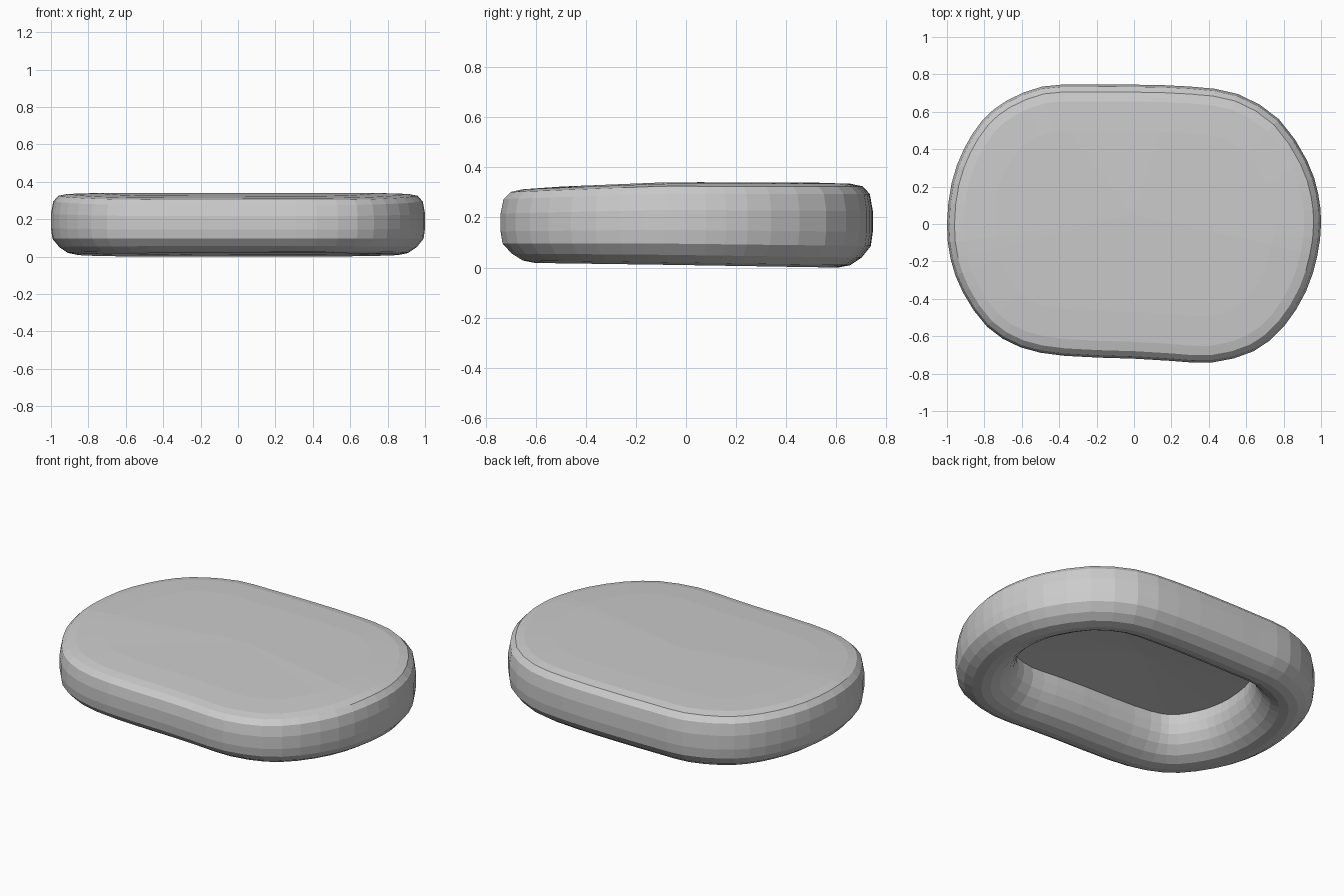
import bpy, bmesh
from mathutils import Vector

if "Cube" in bpy.data.objects:
    bpy.data.objects.remove(bpy.data.objects["Cube"])

# Plan outline of the cushion, anticlockwise from the right-hand side
OUTLINE = [(1.0, 0.0), (0.985, 0.16), (0.925, 0.34), (0.775, 0.56), (0.555, 0.695),
           (0.30, 0.735), (0.0, 0.745), (-0.28, 0.745), (-0.49, 0.735), (-0.68, 0.66),
           (-0.81, 0.555), (-0.91, 0.40), (-0.975, 0.22), (-1.0, 0.0), (-0.98, -0.19),
           (-0.915, -0.365), (-0.785, -0.55), (-0.605, -0.66), (-0.37, -0.705),
           (0.0, -0.72), (0.20, -0.732), (0.42, -0.74), (0.64, -0.68), (0.80, -0.55),
           (0.92, -0.36), (0.98, -0.17)]

# Cross-section of the shell (inset from outline, height): top, side, rolled tube underneath
PROFILE = [(0.25, 0.350), (0.09, 0.345), (0.04, 0.335), (0.012, 0.305),
           (0.0, 0.24), (0.0, 0.16), (0.008, 0.105), (0.045, 0.06), (0.09, 0.03),
           (0.14, 0.020), (0.19, 0.028), (0.24, 0.055), (0.285, 0.10), (0.315, 0.15),
           (0.33, 0.205), (0.325, 0.27)]


def refine(points, steps=2):
    """Closed Catmull-Rom curve through the points."""
    pts = [Vector(p) for p in points]
    n, out = len(pts), []
    for i in range(n):
        a, b, c, d = (pts[(i + k) % n] for k in (-1, 0, 1, 2))
        for s in range(steps):
            t = s / steps
            out.append(0.5 * (2 * b + (c - a) * t + (2 * a - 5 * b + 4 * c - d) * t * t
                              + (3 * b - a - 3 * c + d) * t ** 3))
    return out


def tilt(y, z):
    """Front edge of the top dips and the underside rises slightly to the front."""
    k = z / 0.345
    top = -0.024 * max(0.0, (-y - 0.1) / 0.6)
    bottom = -0.012 * y / 0.7
    return z + k * top + (1 - k) * bottom


curve = refine(OUTLINE)
count = len(curve)
bm = bmesh.new()
rings = []
for inset, z in PROFILE:
    ring = []
    for i, p in enumerate(curve):
        t = (curve[(i + 3) % count] - curve[i - 3]).normalized()
        q = p + Vector((-t.y, t.x)) * inset
        ring.append(bm.verts.new((q.x, q.y, tilt(q.y, z))))
    rings.append(ring)

# Rolled rim
for a, b in zip(rings, rings[1:]):
    for i in range(count):
        j = (i + 1) % count
        bm.faces.new((a[i], b[i], b[j], a[j]))

# Top deck and its underside, fanned to a centre point
for ring, z in ((rings[0], 0.351), (rings[-1], 0.285)):
    c = bm.verts.new((0, 0.05, z))
    for i in range(count):
        bm.faces.new((ring[i], ring[(i + 1) % count], c))

bmesh.ops.recalc_face_normals(bm, faces=bm.faces)
lowest = min(v.co.z for v in bm.verts)
bmesh.ops.translate(bm, verts=bm.verts, vec=(0, 0, -lowest))
mesh = bpy.data.meshes.new("hollow_cushion")
bm.to_mesh(mesh)
bm.free()
cushion = bpy.data.objects.new("hollow_cushion", mesh)
bpy.context.collection.objects.link(cushion)
